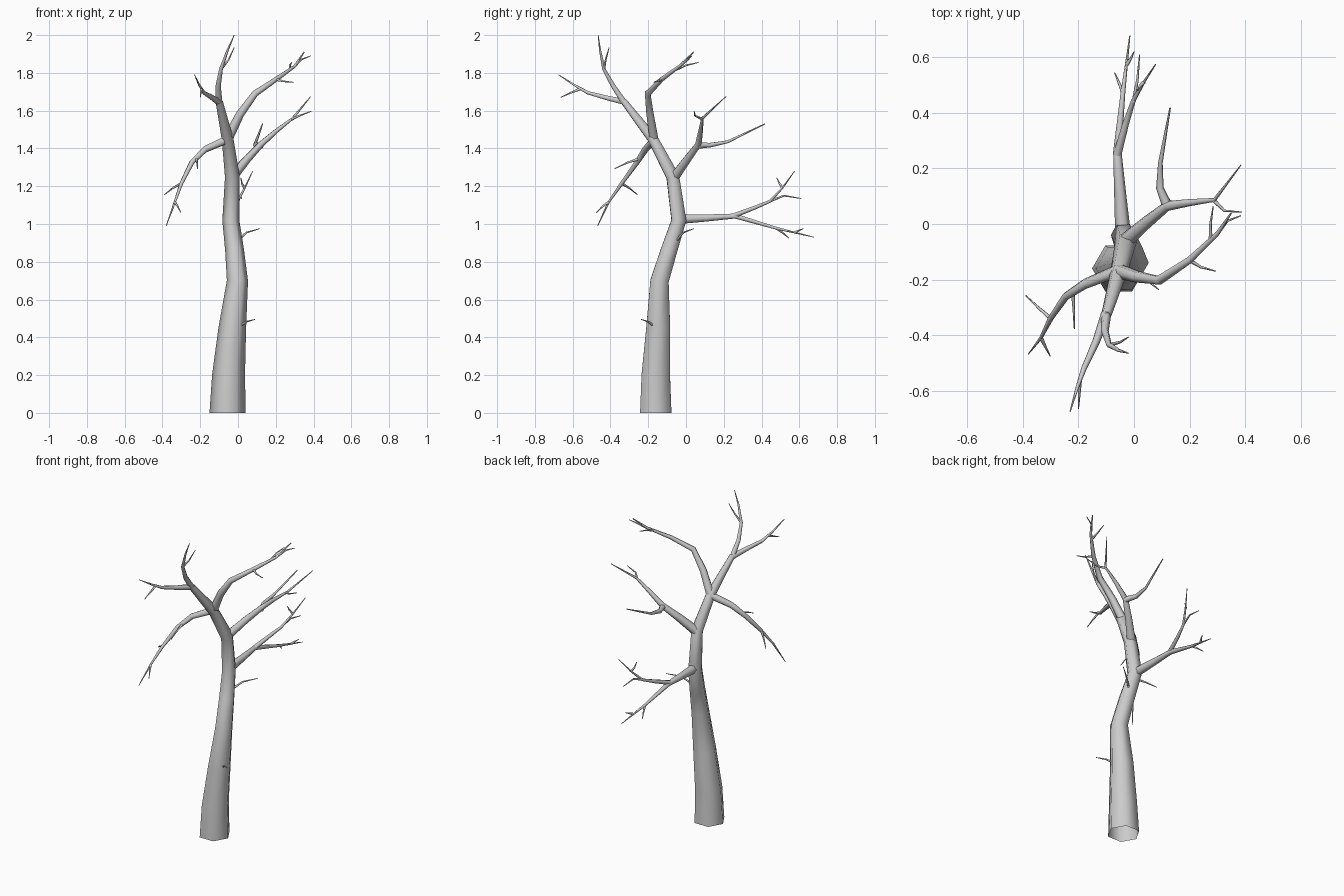
import bpy, bmesh, math
from mathutils import Vector


def spline(p, i, t):
    """Catmull-Rom point on segment i of the list p."""
    a, b, c, d = (p[max(0, min(len(p) - 1, i + k))] for k in (-1, 0, 1, 2))
    return 0.5 * (2 * b + (c - a) * t + (2 * a - 5 * b + 4 * c - d) * t * t
                  + (3 * b - a - 3 * c + d) * t ** 3)


def limb(name, pts, radii, sides=6, steps=1, tip=True):
    """Tapered smooth tube through pts; radii = one per point, or (start, end)."""
    p = [Vector(q) for q in pts]
    n = len(p)
    if len(radii) != n:
        radii = [radii[0] + (radii[1] - radii[0]) * i / (n - 1) for i in range(n)]
    path, rad = [], []
    for i in range(n - 1):
        for s in range(steps):
            t = s / steps
            path.append(spline(p, i, t))
            rad.append(radii[i] * (1 - t) + radii[i + 1] * t)
    path.append(p[-1])
    rad.append(radii[-1])

    bm = bmesh.new()
    rings, u = [], None
    for i, c in enumerate(path):
        d = (path[min(i + 1, len(path) - 1)] - path[max(i - 1, 0)]).normalized()
        if i == 0 and c.z == 0:
            d = Vector((0, 0, 1))          # flat foot on the ground
        if u is None:
            u = Vector((1, 0, 0)) if abs(d.x) < 0.9 else Vector((0, 0, 1))
        u = (u - d * u.dot(d)).normalized()
        v = d.cross(u)
        rings.append([bm.verts.new(c + rad[i] * (math.cos(a) * u + math.sin(a) * v))
                      for a in (2 * math.pi * k / sides for k in range(sides))])
    for r0, r1 in zip(rings, rings[1:]):
        for k in range(sides):
            m = (k + 1) % sides
            bm.faces.new((r0[k], r0[m], r1[m], r1[k]))
    if tip:
        bm.faces.new(rings[-1])
    for f in bm.faces:
        f.smooth = len(f.verts) == 4
    me = bpy.data.meshes.new(name)
    bm.to_mesh(me)
    bm.free()
    ob = bpy.data.objects.new(name, me)
    bpy.context.collection.objects.link(ob)


# Trunk, open underneath, running into the forked leader
limb("trunk",
     [(-.055, -.16, 0), (-.05, -.16, .2), (-.03, -.147, .45), (-.003, -.14, .7),
      (-.018, -.09, .86), (-.038, -.038, 1.02), (-.03, -.07, 1.25),
      (-.055, -.175, 1.45), (-.1, -.33, 1.65)],
     [.096, .087, .073, .056, .05, .045, .039, .031, .019])

# Main branches: path, start and end radius
branches = {
    "leader_up": ([(-.1, -.325, 1.64), (-.105, -.385, 1.73), (-.09, -.435, 1.82),
                   (-.055, -.455, 1.92), (-.02, -.465, 2.0)], (.018, .002)),
    "leader_front": ([(-.1, -.32, 1.645), (-.135, -.42, 1.668), (-.18, -.52, 1.695),
                      (-.205, -.59, 1.735), (-.23, -.675, 1.79)], (.018, .002)),
    "upper_right_branch": ([(-.055, -.17, 1.45), (.01, -.19, 1.58), (.09, -.203, 1.69),
                            (.2, -.13, 1.765), (.3, -.035, 1.835),
                            (.35, .04, 1.91)], (.027, .003)),
    "drooping_left_branch": ([(-.05, -.165, 1.45), (-.175, -.215, 1.395),
                              (-.245, -.26, 1.325), (-.3, -.34, 1.215),
                              (-.335, -.41, 1.115), (-.38, -.468, .99)], (.023, .002)),
    "mid_right_branch": ([(-.03, -.06, 1.25), (.045, .005, 1.34), (.12, .065, 1.42),
                          (.2, .077, 1.49), (.29, .087, 1.56),
                          (.385, .212, 1.675)], (.029, .002)),
    "mid_back_branch": ([(.12, .065, 1.415), (.093, .13, 1.418), (.095, .22, 1.435),
                         (.13, .418, 1.53)], (.019, .003)),
    "low_back_branch": ([(-.04, -.03, 1.025), (-.05, .11, 1.032), (-.06, .26, 1.042),
                         (-.04, .47, .98), (-.015, .678, .93)], (.028, .002)),
    "low_back_fork": ([(-.06, .25, 1.043), (-.03, .36, 1.085), (-.002, .445, 1.12),
                       (.035, .51, 1.19), (.078, .575, 1.28)], (.015, .002)),
}
for name, (pts, radii) in branches.items():
    limb(name, pts, radii)

# Fine twigs
twigs = [
    [(-.09, -.435, 1.82), (-.05, -.425, 1.87), (-.02, -.407, 1.935)],
    [(-.195, -.56, 1.715), (-.197, -.61, 1.695), (-.2, -.665, 1.67)],
    [(.2, -.13, 1.765), (.24, -.155, 1.755), (.295, -.17, 1.75)],
    [(.275, -.06, 1.815), (.275, .0, 1.84), (.285, .065, 1.855)],
    [(.3, -.035, 1.835), (.335, .01, 1.87), (.385, .03, 1.89)],
    [(.285, .087, 1.555), (.325, .048, 1.573), (.388, .043, 1.597)],
    [(-.3, -.34, 1.215), (-.345, -.3, 1.19), (-.39, -.257, 1.155)],
    [(-.335, -.41, 1.115), (-.32, -.44, 1.095), (-.302, -.475, 1.06)],
    [(-.22, -.25, 1.345), (-.217, -.31, 1.325), (-.215, -.378, 1.293)],
    [(-.002, .44, 1.12), (.012, .52, 1.15), (.02, .61, 1.135)],
    [(.035, .51, 1.19), (.02, .495, 1.215), (.015, .48, 1.245)],
    [(-.04, .475, .98), (-.055, .51, .955), (-.07, .545, .925)],
    [(-.025, .575, .955), (-.012, .595, .965), (.0, .62, .975)],
    [(-.01, -.055, .905), (.045, -.015, .955), (.115, .04, .975)],
    [(.005, -.165, .455), (.045, -.2, .483), (.09, -.237, .495)],
]
for i, pts in enumerate(twigs):
    limb(f"twig_{i + 1}", pts, (.008, .002), sides=5)
